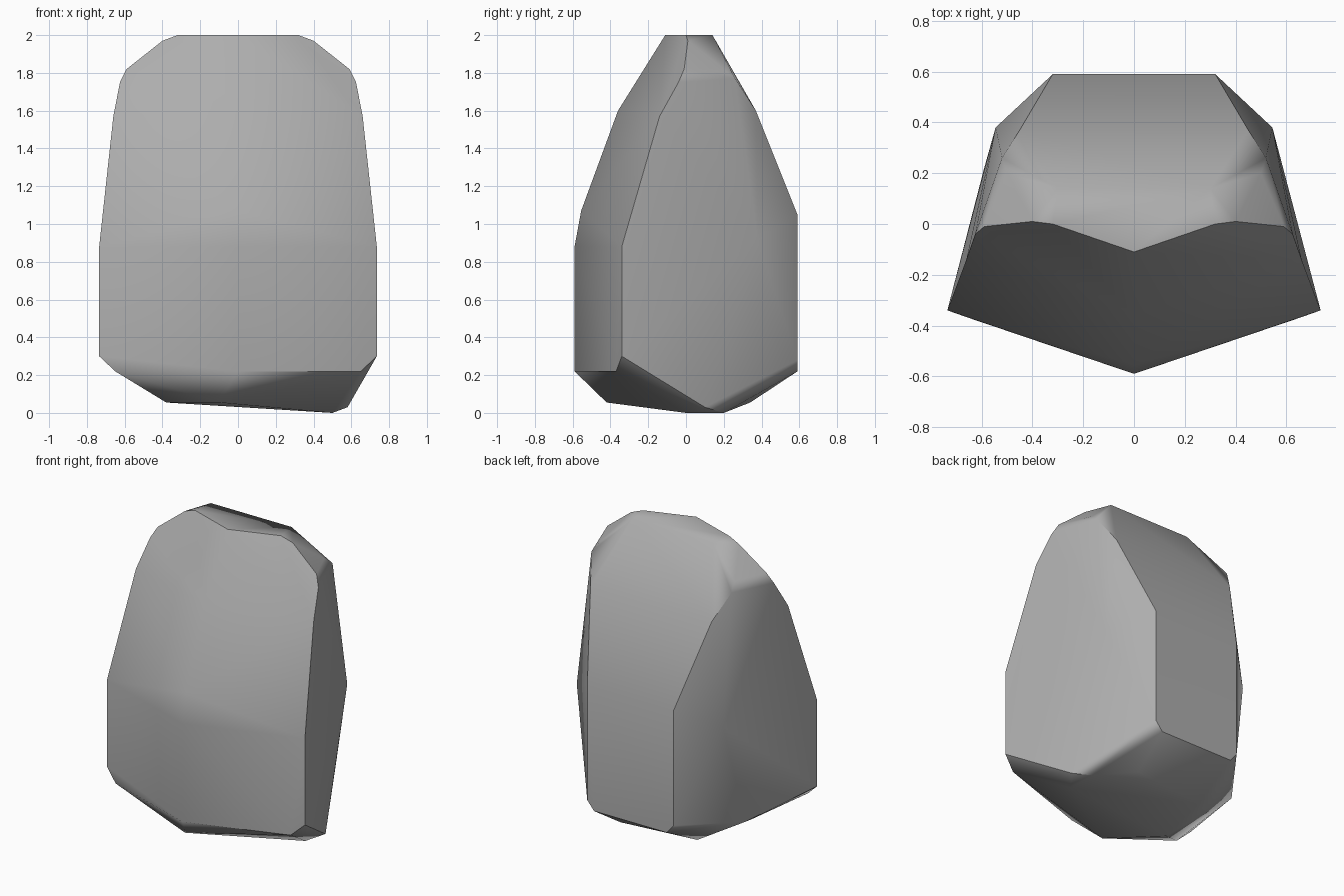
import bpy, bmesh, math

cube = bpy.data.objects.get("Cube")
if cube:
    bpy.data.objects.remove(cube, do_unlink=True)

# Stone colour
stone = bpy.data.materials.new("stone grey")
stone.use_nodes = True
colour = (0.42, 0.42, 0.42, 1)
stone.diffuse_color = colour
bsdf = stone.node_tree.nodes["Principled BSDF"]
bsdf.inputs["Base Color"].default_value = colour
bsdf.inputs["Roughness"].default_value = 0.8

# Front ridge on the centre line
ridge = [(0, -.59, .22), (0, -.59, .88), (0, -.555, 1.07),
         (0, -.36, 1.6), (0, -.11, 2)]

# Corners shared by both sides
corners = [
    (.65, -.37, .22), (.735, -.34, .3), (.735, -.34, .88),
    (.66, -.14, 1.57), (.625, -.04, 1.75), (.59, -.01, 1.82),
    (.4, .01, 1.97), (.32, 0, 2), (.3, .14, 2),
    (.5, .2, 1.82), (.52, .26, 1.77), (.45, .37, 1.6),
    (.545, .38, .92), (.32, .59, 1.05), (.32, .59, .28), (.27, .59, .22),
]

# Uneven underside, lowest towards the left
underside = [
    (-.59, .22, .235), (-.38, -.15, .055), (-.28, .28, .055),
    (-.1, -.42, .055), (.5, 0, 0), (.5, .2, 0),
    (.58, .1, .03), (.25, .34, .055),
]

points = ridge + underside
for x, y, z in corners:
    points += [(x, y, z), (-x, y, z)]

# Wrap the corner points in a faceted skin
bm = bmesh.new()
for p in points:
    bm.verts.new(p)
hull = bmesh.ops.convex_hull(bm, input=bm.verts[:])
loose = [v for v in bm.verts if not v.link_faces]
bmesh.ops.delete(bm, geom=loose, context='VERTS')
bmesh.ops.dissolve_limit(bm, angle_limit=math.radians(2),
                         verts=bm.verts[:], edges=bm.edges[:])
bmesh.ops.recalc_face_normals(bm, faces=bm.faces[:])

mesh = bpy.data.meshes.new("boulder")
bm.to_mesh(mesh)
bm.free()
mesh.materials.append(stone)
boulder = bpy.data.objects.new("boulder", mesh)
bpy.context.collection.objects.link(boulder)

# Soft shading over the shallow creases only
bpy.context.view_layer.objects.active = boulder
boulder.select_set(True)
bpy.ops.object.shade_smooth_by_angle(angle=math.radians(40))
weighted = boulder.modifiers.new("Weighted Normal", 'WEIGHTED_NORMAL')
weighted.keep_sharp = True
